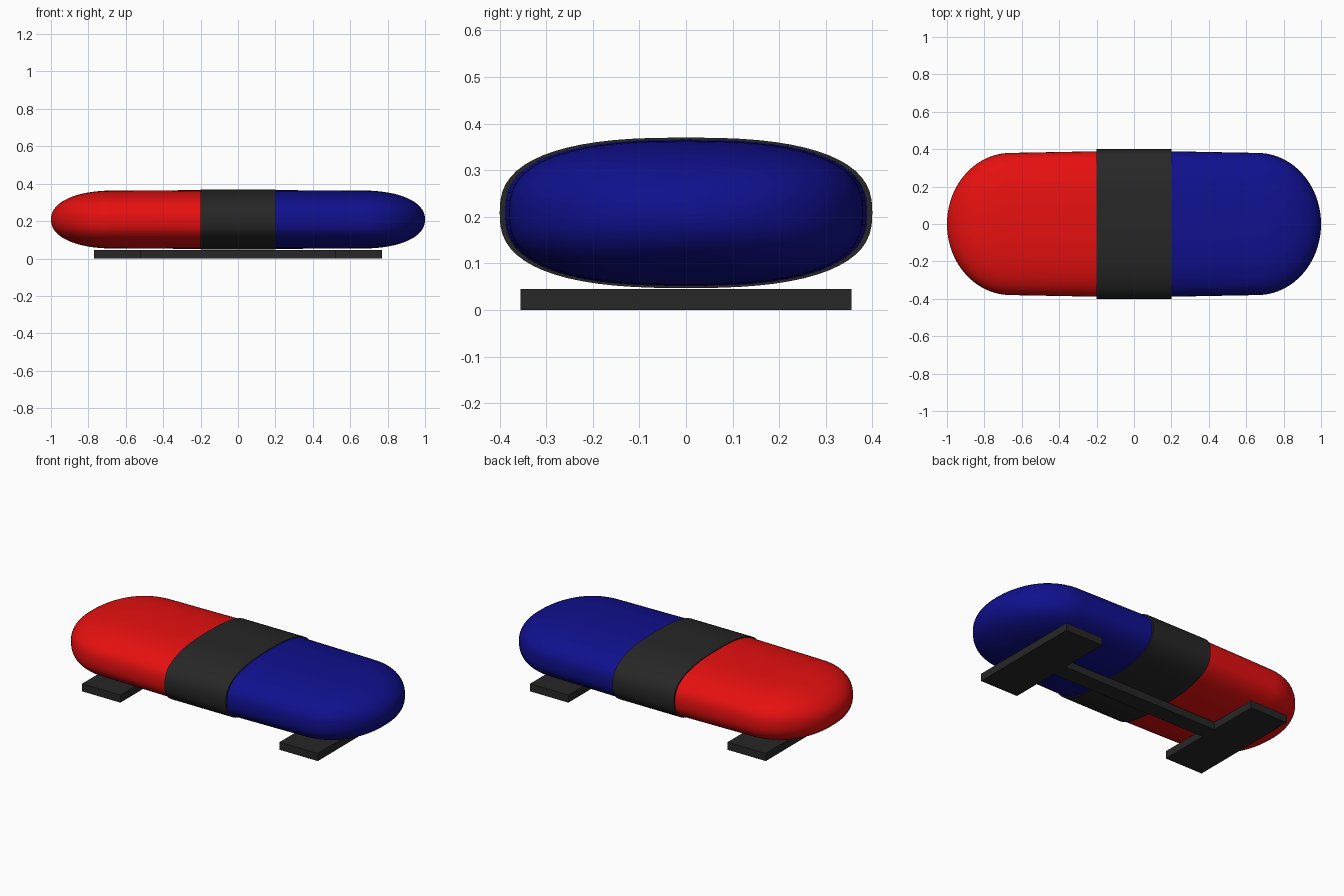
import bpy, bmesh, math

cube = bpy.data.objects.get("Cube")
if cube:
    bpy.data.objects.remove(cube, do_unlink=True)

MID_Z = 0.2085
SEGMENTS = 64


def material(name, colour):
    mat = bpy.data.materials.new(name)
    mat.use_nodes = True
    mat.diffuse_color = (*colour, 1)
    bsdf = next(n for n in mat.node_tree.nodes if n.type == "BSDF_PRINCIPLED")
    bsdf.inputs["Base Color"].default_value = (*colour, 1)
    return mat


red = material("red lens", (0.8, 0.005, 0.005))
blue = material("blue lens", (0.005, 0.005, 0.27))
black = material("black plastic", (0.02, 0.02, 0.02))


def finish(bm, name, mat, smooth):
    bmesh.ops.recalc_face_normals(bm, faces=bm.faces)
    mesh = bpy.data.meshes.new(name)
    bm.to_mesh(mesh)
    bm.free()
    mesh.materials.append(mat)
    obj = bpy.data.objects.new(name, mesh)
    bpy.context.collection.objects.link(obj)
    if smooth:
        bpy.ops.object.select_all(action="DESELECT")
        obj.select_set(True)
        bpy.context.view_layer.objects.active = obj
        bpy.ops.object.shade_smooth_by_angle(angle=math.radians(35))
    return obj


def power(value, exponent):
    return math.copysign(abs(value) ** exponent, value)


def loft(name, mat, stations):
    """Skin rounded sections given as (x, half width, half height, squareness)."""
    bm = bmesh.new()
    rings = []
    for x, wide, high, square in stations:
        ring = []
        for i in range(SEGMENTS):
            a = math.tau * i / SEGMENTS
            ring.append(bm.verts.new((x, wide * power(math.cos(a), 2 / square),
                                      MID_Z + high * power(math.sin(a), 2 / square))))
        rings.append(ring)
    for r, s in zip(rings, rings[1:]):
        for i in range(SEGMENTS):
            j = (i + 1) % SEGMENTS
            bm.faces.new((r[i], r[j], s[j], s[i]))
    bm.faces.new(rings[0])
    bm.faces.new(rings[-1])
    return finish(bm, name, mat, True)


def box(name, x, y, sx, sy, height):
    bm = bmesh.new()
    bmesh.ops.create_cube(bm, size=1)
    for v in bm.verts:
        v.co = (x + v.co.x * sx, y + v.co.y * sy, (v.co.z + 0.5) * height)
    return finish(bm, name, black, False)


# Rounded lens on each side, tapering slightly and closing in a dome
DOME_START, DOME_LENGTH, STEPS = 0.66, 0.34, 20
for side, name, mat in ((-1, "right_lens", red), (1, "left_lens", blue)):
    stations = [(side * 0.19, 0.389, 0.157, 2.6)]
    for k in range(STEPS + 1):
        a = math.radians(89.5) * k / STEPS
        t = math.sin(a)
        stations.append((side * (DOME_START + DOME_LENGTH * t),
                         0.38 * math.cos(a),
                         0.155 * (1 - t ** 2.2) ** (1 / 2.2),
                         2.6 - 0.5 * t ** 4))
    loft(name, mat, stations)

# Centre band
loft("centre_band", black, [(-0.2, 0.4, 0.1615, 2.6), (0.2, 0.4, 0.1615, 2.6)])

# Mounting feet joined by a narrow rail
for side, name in ((-1, "right_foot"), (1, "left_foot")):
    box(name, side * 0.645, 0, 0.25, 0.71, 0.045)
box("foot_rail", 0, 0, 1.04, 0.1, 0.045)
